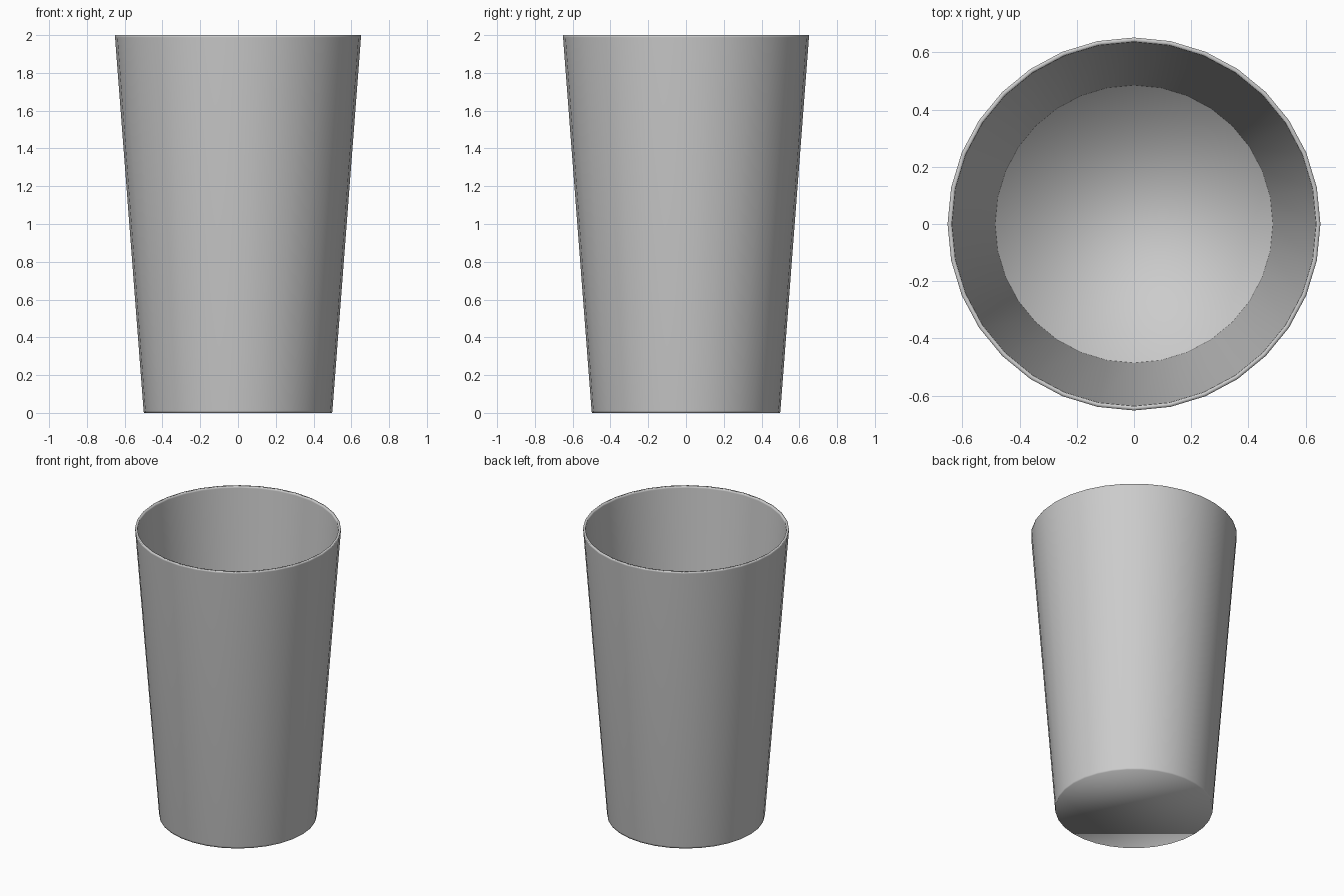
import bpy, bmesh
from math import sin, cos, tau

if "Cube" in bpy.data.objects:
    bpy.data.objects.remove(bpy.data.objects["Cube"])

SIDES = 32
# Outer wall from base to rim, over the lip, then down the inner wall to the floor
PROFILE = [(0.498, 0.0), (0.5, 0.012), (0.651, 1.988), (0.652, 2.0),
           (0.637, 2.0), (0.636, 1.988), (0.486, 0.027), (0.485, 0.015)]

bm = bmesh.new()
rings = [[bm.verts.new((r * cos(tau * i / SIDES), r * sin(tau * i / SIDES), z))
          for i in range(SIDES)] for r, z in PROFILE]

# Walls and lip
for a, b in zip(rings, rings[1:]):
    for i in range(SIDES):
        j = (i + 1) % SIDES
        bm.faces.new((a[i], a[j], b[j], b[i]))

# Underside and inner floor
bm.faces.new(rings[0][::-1])
bm.faces.new(rings[-1])
bmesh.ops.recalc_face_normals(bm, faces=bm.faces)
for f in bm.faces:
    f.smooth = True

mesh = bpy.data.meshes.new("cup")
bm.to_mesh(mesh)
bm.free()
bpy.context.collection.objects.link(bpy.data.objects.new("cup", mesh))
